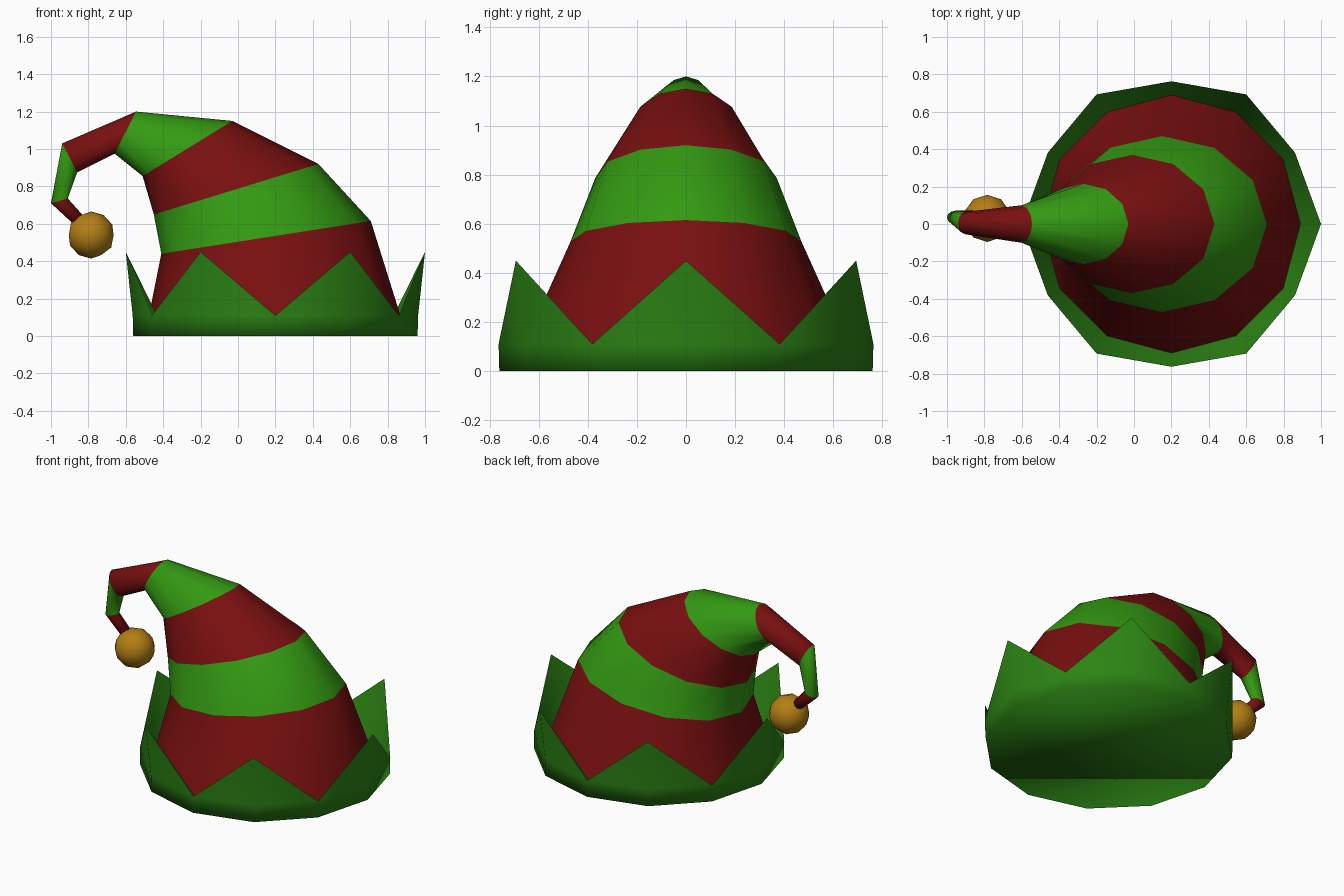
import bpy, bmesh
from math import cos, sin, tau
from mathutils import Vector

if "Cube" in bpy.data.objects:
    bpy.data.objects.remove(bpy.data.objects["Cube"])

SIDES = 12
CENTRE = 0.2


def material(name, rgb):
    mat = bpy.data.materials.new(name)
    mat.use_nodes = True
    mat.diffuse_color = (*rgb, 1)
    bsdf = mat.node_tree.nodes["Principled BSDF"]
    bsdf.inputs["Base Color"].default_value = (*rgb, 1)
    bsdf.inputs["Roughness"].default_value = 0.8
    return mat


red = material("red felt", (0.19, 0.005, 0.005))
green = material("green felt", (0.033, 0.32, 0.006))
brim_green = material("brim green", (0.025, 0.23, 0.007))
gold = material("gold", (0.45, 0.21, 0.007))


def finish(name, bm, mats):
    bmesh.ops.recalc_face_normals(bm, faces=bm.faces)
    for face in bm.faces:
        face.smooth = True
    mesh = bpy.data.meshes.new(name)
    bm.to_mesh(mesh)
    bm.free()
    for mat in mats:
        mesh.materials.append(mat)
    obj = bpy.data.objects.new(name, mesh)
    bpy.context.collection.objects.link(obj)
    return obj


def bridge(bm, lower, upper, index=0):
    """Join two rings, dropping corners that the rings share."""
    for i in range(SIDES):
        j = (i + 1) % SIDES
        corners = dict.fromkeys((lower[i], lower[j], upper[j], upper[i]))
        bm.faces.new(list(corners)).material_index = index


# Brim: a low drum whose every second top corner rises to a point
def brim_corner(bm, i, radius, z):
    a = tau * i / SIDES
    return bm.verts.new((CENTRE + radius * cos(a), radius * sin(a), z))


bm = bmesh.new()
bottom = [brim_corner(bm, i, 0.76, 0) for i in range(SIDES)]
band = [brim_corner(bm, i, 0.763, 0.11) for i in range(SIDES)]
points = [band[i] if i % 2 else brim_corner(bm, i, 0.8, 0.45) for i in range(SIDES)]
inside = [brim_corner(bm, i, 0.69, 0.04) for i in range(SIDES)]
bm.faces.new(bottom)
bridge(bm, bottom, band)
bridge(bm, band, points)
bridge(bm, points, inside)
for i in range(SIDES):
    edge = bm.edges.get((points[i], points[(i + 1) % SIDES]))
    edge.smooth = False
finish("pointed_brim", bm, [brim_green])

# Cap: striped cone bending over; inner x, z, outer x, z, half width, y
sections = [
    (-0.49, 0.04, 0.89, 0.04, 0.69, 0),
    (-0.41, 0.44, 0.71, 0.615, 0.47, 0),
    (-0.45, 0.65, 0.43, 0.92, 0.37, 0),
    (-0.51, 0.855, -0.03, 1.15, 0.215, 0),
    (-0.66, 0.975, -0.545, 1.2, 0.1, 0),
    (-0.86, 0.875, -0.94, 1.03, 0.06, 0.005),
    (-0.91, 0.735, -1.0, 0.71, 0.036, 0.035),
    (-0.82, 0.635, -0.87, 0.59, 0.036, 0.035),
]
bm = bmesh.new()
rings = []
for ix, iz, ox, oz, width, y in sections:
    inner, outer = Vector((ix, y, iz)), Vector((ox, y, oz))
    middle, arm = (inner + outer) / 2, (outer - inner) / 2
    side = Vector((0, width, 0))
    rings.append([bm.verts.new(middle + arm * cos(tau * i / SIDES) + side * sin(tau * i / SIDES))
                  for i in range(SIDES)])
for n in range(len(rings) - 1):
    bridge(bm, rings[n], rings[n + 1], n % 2)
bm.faces.new(rings[-1])
finish("striped_cap", bm, [red, green])

# Bell: low-poly ball hanging from the tip
bm = bmesh.new()
bmesh.ops.create_icosphere(bm, subdivisions=2, radius=0.126)
bell = finish("bell", bm, [gold])
bell.location = (-0.785, 0.03, 0.54)
